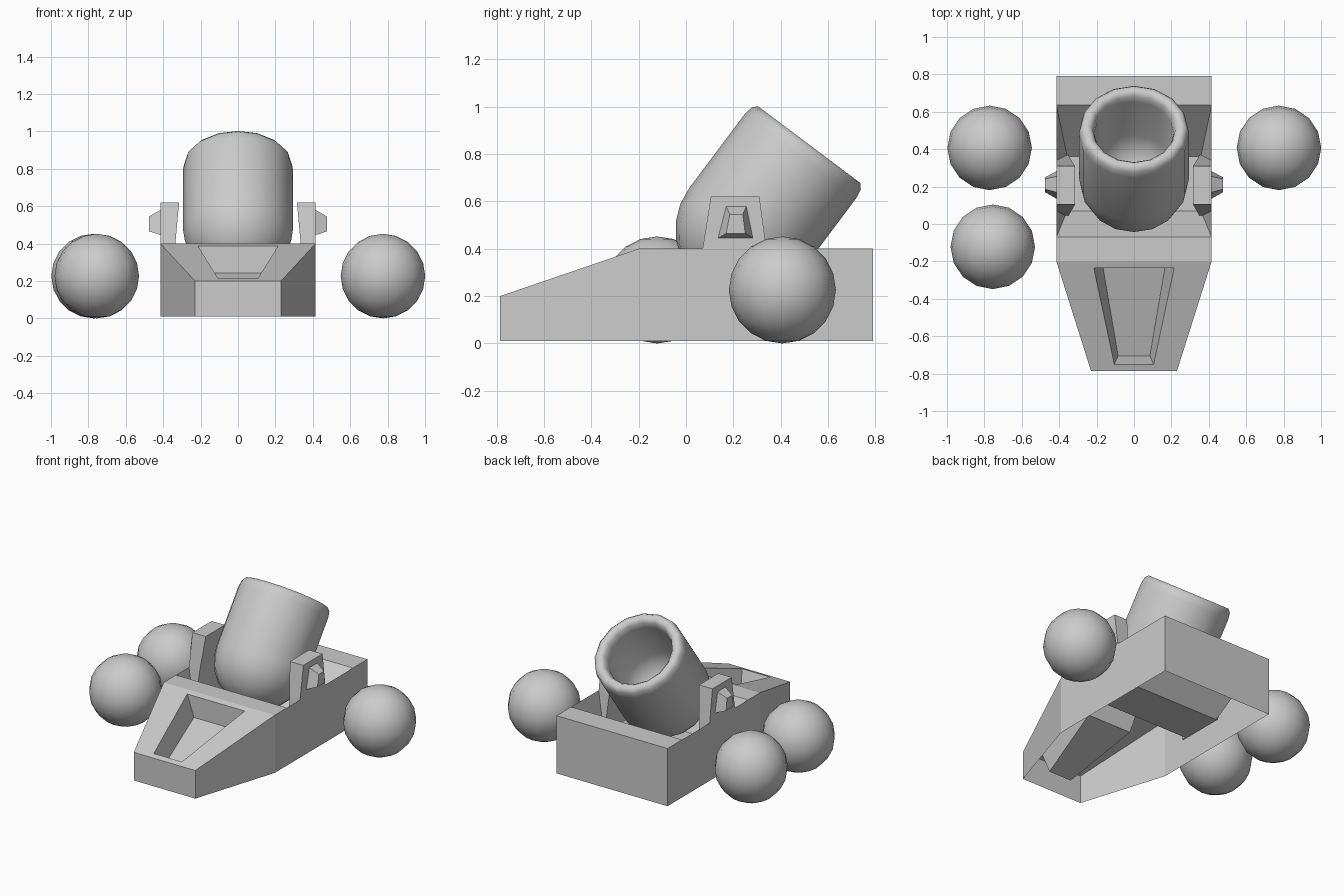
import bpy, bmesh, math
from mathutils import Matrix, Vector

if "Cube" in bpy.data.objects:
    bpy.data.objects.remove(bpy.data.objects["Cube"])


def finish(bm, name, smooth=None):
    bmesh.ops.remove_doubles(bm, verts=bm.verts, dist=0.0005)
    bmesh.ops.recalc_face_normals(bm, faces=bm.faces)
    me = bpy.data.meshes.new(name)
    bm.to_mesh(me)
    bm.free()
    ob = bpy.data.objects.new(name, me)
    bpy.context.collection.objects.link(ob)
    if smooth:
        bpy.ops.object.select_all(action='DESELECT')
        ob.select_set(True)
        bpy.context.view_layer.objects.active = ob
        bpy.ops.object.shade_smooth_by_angle(angle=math.radians(smooth))
    return ob


def face(bm, pts):
    bm.faces.new([bm.verts.new(p) for p in pts])


def bridge(bm, a, b):
    n = len(a)
    for i in range(n):
        j = (i + 1) % n
        face(bm, [a[i], a[j], b[j], b[i]])


def trapezoid(w0, y0, z0, w1, y1, z1):
    return [(-w0, y0, z0), (w0, y0, z0), (w1, y1, z1), (-w1, y1, z1)]


# hull: open-bottomed shell with a sloped nose
def top_z(y):
    return min(0.4, 0.4 + (y + 0.2) * 0.2 / 0.585)


plan = [(-0.23, -0.785), (0.23, -0.785), (0.415, -0.2),
        (0.415, 0.79), (-0.415, 0.79), (-0.415, -0.2)]
bm = bmesh.new()
bridge(bm, [(x, y, 0.01) for x, y in plan], [(x, y, top_z(y)) for x, y in plan])
face(bm, trapezoid(0.415, -0.2, 0.4, 0.415, -0.07, 0.4))
face(bm, trapezoid(0.415, 0.635, 0.4, 0.415, 0.79, 0.4))

# nose recess and barrel well, both sunk into the deck
nose = trapezoid(0.23, -0.785, 0.2, 0.415, -0.2, 0.4)
nose_rim = trapezoid(0.105, -0.75, top_z(-0.75), 0.215, -0.235, top_z(-0.235))
nose_floor = trapezoid(0.085, -0.705, 0.08, 0.165, -0.235, 0.243)
well_rim = trapezoid(0.415, -0.07, 0.4, 0.415, 0.635, 0.4)
well_floor = trapezoid(0.357, 0.07, 0.14, 0.357, 0.36, 0.14)
bridge(bm, nose, nose_rim)
for rim, floor in ((nose_rim, nose_floor), (well_rim, well_floor)):
    bridge(bm, rim, floor)
    face(bm, floor)
finish(bm, "hull")


# side brackets with tapered pivot caps
def bracket(name, s):
    def side(x0, x1, y0, y1, z):
        return [(s * x0, y0, z), (s * x1, y0, z), (s * x1, y1, z), (s * x0, y1, z)]
    bm = bmesh.new()
    rings = [side(0.352, 0.362, 0.04, 0.37, 0.14),
             side(0.335, 0.415, 0.07, 0.34, 0.4),
             side(0.315, 0.415, 0.105, 0.31, 0.62)]
    bridge(bm, rings[0], rings[1])
    bridge(bm, rings[1], rings[2])
    face(bm, rings[0])
    face(bm, rings[2])
    finish(bm, name)

    def cap(x, y0, y1, z0, y2, y3, z1):
        return [(s * x, y0, z0), (s * x, y1, z0), (s * x, y3, z1), (s * x, y2, z1)]
    bm = bmesh.new()
    base = cap(0.414, 0.135, 0.283, 0.445, 0.17, 0.255, 0.58)
    tip = cap(0.475, 0.17, 0.25, 0.465, 0.185, 0.24, 0.545)
    bridge(bm, base, tip)
    face(bm, tip)
    face(bm, base)
    finish(bm, name.replace("bracket", "pivot_cap"))


bracket("right_bracket", 1)
bracket("left_bracket", -1)

# barrel: lathed profile (radius, height below the mouth), tilted backwards
R, C = 0.295, -0.45
profile = [(R * math.sin(a), C - R * math.cos(a))
           for a in (i * math.pi / 12 for i in range(7))]
profile += [(R, -0.06), (0.288, -0.02), (0.27, 0.0), (0.24, 0.0), (0.222, -0.02),
            (0.212, -0.06), (0.212, -0.36), (0.17, -0.46), (0.09, -0.51), (0, -0.52)]
bm = bmesh.new()
verts = [bm.verts.new((r, 0, z)) for r, z in profile]
edges = [bm.edges.new(p) for p in zip(verts, verts[1:])]
bmesh.ops.spin(bm, geom=verts + edges, cent=(0, 0, 0), axis=(0, 0, 1),
               angle=math.tau, steps=16)
tilt = Vector((0, 0, 1)).rotation_difference(Vector((0, 0.6, 0.8))).to_matrix().to_4x4()
bm.transform(Matrix.Translation((0, 0.52, 0.84)) @ tilt)
finish(bm, "barrel", 50)

# loose round shot
for i, (x, y) in enumerate([(0.775, 0.407), (-0.772, 0.407), (-0.755, -0.122)]):
    bm = bmesh.new()
    bmesh.ops.create_uvsphere(bm, u_segments=16, v_segments=10, radius=0.226,
                              matrix=Matrix.Translation((x, y, 0.226)))
    finish(bm, f"shot_{i + 1}", 60)
